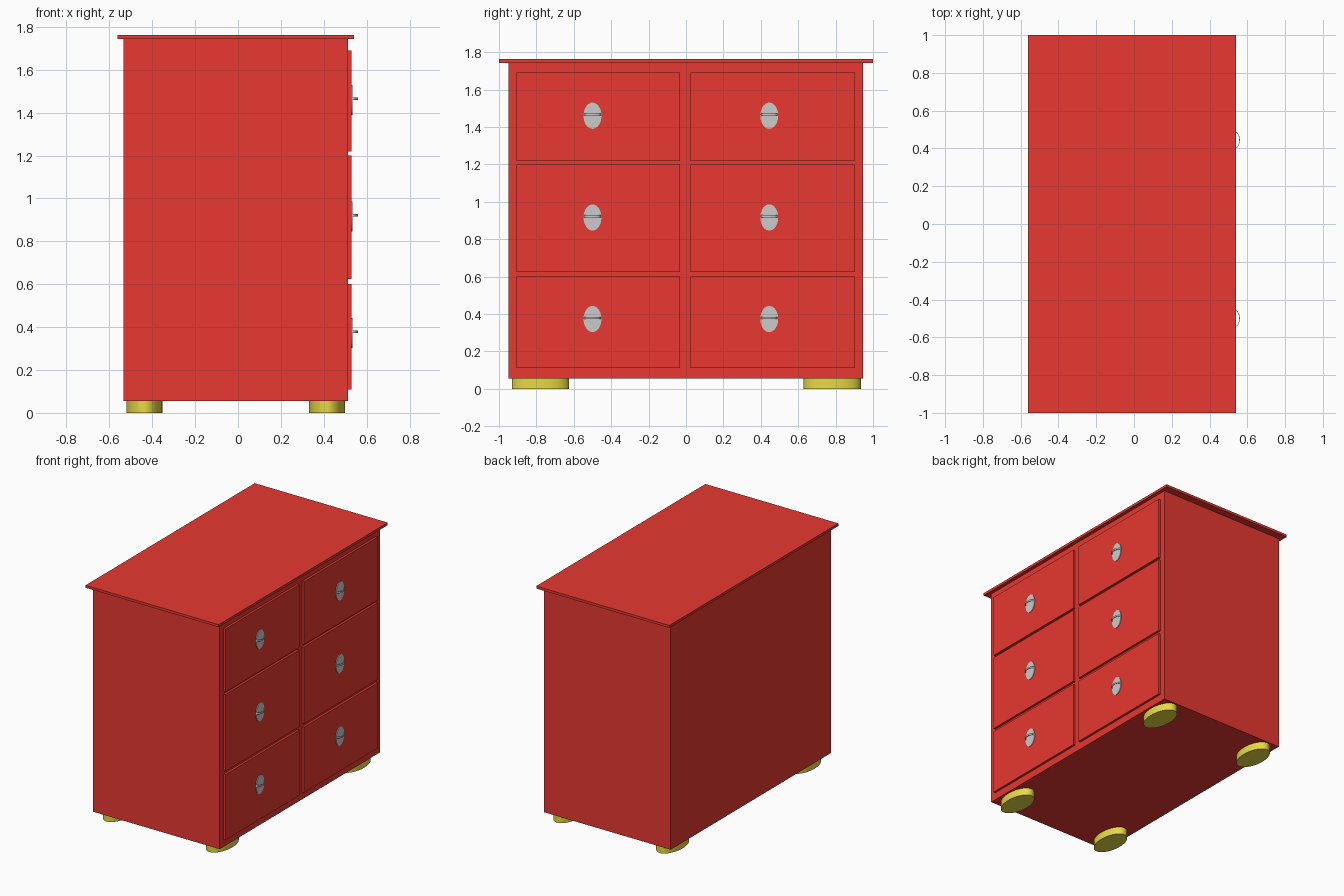
import bpy, bmesh, math

if "Cube" in bpy.data.objects:
    bpy.data.objects.remove(bpy.data.objects["Cube"])


def material(name, rgb):
    m = bpy.data.materials.new(name)
    m.diffuse_color = (*rgb, 1)
    m.use_nodes = True
    m.node_tree.nodes["Principled BSDF"].inputs["Base Color"].default_value = m.diffuse_color
    return m


RED = material("red_paint", (0.8, 0.04, 0.03))
GOLD = material("yellow_feet", (0.8, 0.7, 0.06))


def finish(name, bm, mat=None, smooth=False):
    bmesh.ops.recalc_face_normals(bm, faces=bm.faces[:])
    me = bpy.data.meshes.new(name)
    bm.to_mesh(me)
    bm.free()
    ob = bpy.data.objects.new(name, me)
    bpy.context.collection.objects.link(ob)
    if mat:
        me.materials.append(mat)
    if smooth:
        bpy.ops.object.select_all(action='DESELECT')
        ob.select_set(True)
        bpy.context.view_layer.objects.active = ob
        bpy.ops.object.shade_smooth_by_angle(angle=math.radians(35))
    return ob


def box(name, xs, ys, zs, mat):
    bm = bmesh.new()
    bmesh.ops.create_cube(bm, size=1)
    for v in bm.verts:
        v.co = [sum(r) / 2 + c * (r[1] - r[0]) for r, c in zip((xs, ys, zs), v.co)]
    return finish(name, bm, mat)


def prism(name, outline, offset, mat=None):
    """Closed outline of 3D points extruded along offset."""
    bm = bmesh.new()
    face = bm.faces.new([bm.verts.new(p) for p in outline])
    ext = bmesh.ops.extrude_face_region(bm, geom=[face], use_keep_orig=True)
    moved = [g for g in ext["geom"] if isinstance(g, bmesh.types.BMVert)]
    bmesh.ops.translate(bm, verts=moved, vec=offset)
    return finish(name, bm, mat, smooth=True)


def angles(n):
    return [2 * math.pi * i / n for i in range(n)]


# Cabinet body and overhanging top
box("cabinet_body", (-0.535, 0.513), (-0.95, 0.945), (0.055, 1.745), RED)
box("top_board", (-0.562, 0.54), (-1, 1), (1.743, 1.762), RED)

# Drawers face +x: two columns, three rows
columns = [((-0.905, -0.032), -0.5), ((0.025, 0.9), 0.445)]
rows = [((0.11, 0.60), 0.373), ((0.625, 1.20), 0.916), ((1.218, 1.69), 1.46)]
for c, (ys, ky) in enumerate(columns):
    for r, (zs, kz) in enumerate(rows):
        tag = f"{r + 1}_{c + 1}"
        box("drawer_front_" + tag, (0.505, 0.53), ys, zs, RED)

        # Oval backplate
        oval = [(0.525, ky + 0.048 * math.cos(a), kz + 0.07 * math.sin(a))
                for a in angles(48)]
        prism("handle_plate_" + tag, oval, (0.01, 0, 0))

        # Thin curved pull
        arc = [math.pi * i / 24 - math.pi / 2 for i in range(25)]
        outer = [(0.533 + 0.027 * math.cos(a), ky + 0.045 * math.sin(a), kz) for a in arc]
        inner = [(0.533 + 0.024 * math.cos(a), ky + 0.042 * math.sin(a), kz) for a in arc]
        prism("handle_pull_" + tag, outer + inner[::-1], (0, 0, 0.012))

# Oval feet
for i, x in enumerate((-0.437, 0.415)):
    for j, y in enumerate((-0.778, 0.782)):
        oval = [(x + 0.084 * math.cos(a), y + 0.153 * math.sin(a), 0) for a in angles(48)]
        prism(f"foot_{i + 1}_{j + 1}", oval, (0, 0, 0.057), GOLD)
